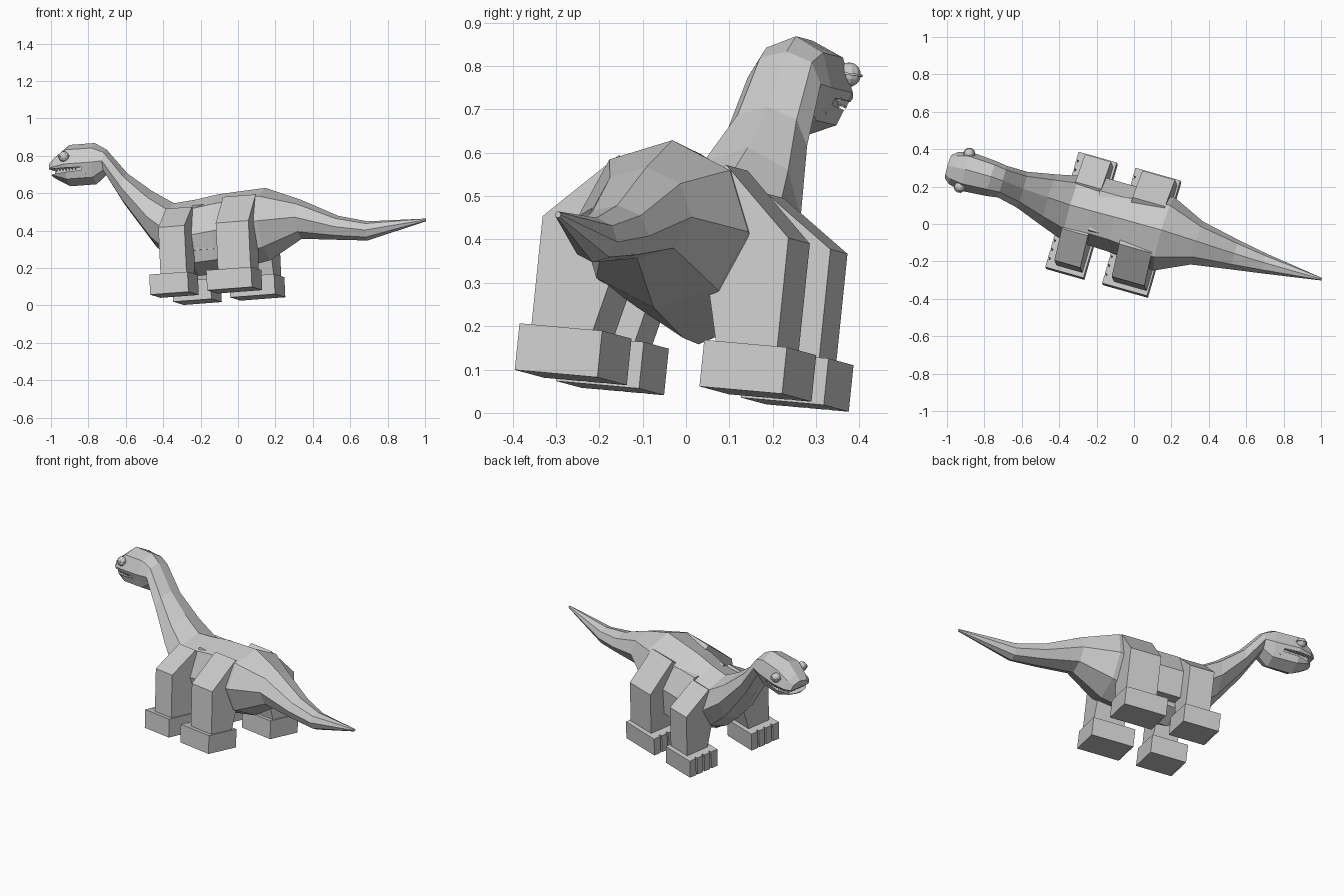
import bpy, bmesh, math
from mathutils import Matrix, Vector

if "Cube" in bpy.data.objects:
    bpy.data.objects.remove(bpy.data.objects["Cube"])

# Animal's own frame: u towards the tail, v sideways, w up (turned and slightly tilted)
W = Vector((-0.047, 0.103, 1)).normalized()
U = Vector((0.957, -0.277, 0.0))
U = (U - W * U.dot(W)).normalized()
V = W.cross(U)
FRAME = Matrix((U, V, W)).transposed().to_4x4()
FRAME.translation = Vector((0, 0, 0.055)) - 0.039 * V


def add_object(name, bm, mirror=False):
    bmesh.ops.recalc_face_normals(bm, faces=bm.faces)
    mesh = bpy.data.meshes.new(name)
    bm.to_mesh(mesh)
    bm.free()
    ob = bpy.data.objects.new(name, mesh)
    bpy.context.collection.objects.link(ob)
    ob.matrix_world = FRAME
    if mirror:
        m = ob.modifiers.new("mirror", 'MIRROR')
        m.use_axis = (False, True, False)
    return ob


def extrude(name, profile, step, mirror=False):
    """Extrude a closed 3D profile by a vector."""
    bm = bmesh.new()
    face = bm.faces.new([bm.verts.new(p) for p in profile])
    out = bmesh.ops.extrude_face_region(bm, geom=[face])
    verts = [g for g in out["geom"] if isinstance(g, bmesh.types.BMVert)]
    bmesh.ops.translate(bm, verts=verts, vec=step)
    return add_object(name, bm, mirror)


def loft(name, rings, sides=8):
    """Each ring: top u, top w, bottom u, bottom w, half width."""
    bm = bmesh.new()
    loops = []
    for tu, tw, bu, bw, hw in rings:
        loop = []
        for i in range(sides):
            a = 2 * math.pi * i / sides
            t = (1 + math.cos(a)) / 2
            loop.append(bm.verts.new((bu + (tu - bu) * t, hw * math.sin(a), bw + (tw - bw) * t)))
        loops.append(loop)
    for a, b in zip(loops, loops[1:]):
        for i in range(sides):
            j = (i + 1) % sides
            bm.faces.new((a[i], a[j], b[j], b[i]))
    bm.faces.new(loops[0])
    bm.faces.new(loops[-1])
    return add_object(name, bm)


# Body with tail, neck and head
body = loft("body", [
    (1.073, 0.33, 1.073, 0.315, 0.007),
    (0.749, 0.339, 0.745, 0.236, 0.055),
    (0.589, 0.38, 0.58, 0.252, 0.082),
    (0.38, 0.484, 0.38, 0.272, 0.12),
    (0.19, 0.56, 0.20, 0.17, 0.205),
    (-0.07, 0.545, -0.07, 0.12, 0.17),
    (-0.20, 0.525, -0.20, 0.115, 0.165),
    (-0.32, 0.515, -0.32, 0.185, 0.18),
    (-0.44, 0.59, -0.43, 0.29, 0.145),
    (-0.571, 0.694, -0.595, 0.53, 0.10),
    (-0.68, 0.83, -0.69, 0.695, 0.088),
    (-0.745, 0.87, -0.745, 0.648, 0.097),
    (-0.886, 0.87, -0.89, 0.648, 0.108),
    (-0.96, 0.815, -0.955, 0.685, 0.09),
    (-0.99, 0.785, -0.985, 0.705, 0.065),
])

# Mouth slit
slit = extrude("mouth_cutter", [(-1.05, -0.2, 0.708), (-1.05, -0.2, 0.742),
                                (-0.80, -0.2, 0.738), (-0.80, -0.2, 0.722)], (0, 0.4, 0))
slit.hide_render = True
slit.hide_viewport = True
cut = body.modifiers.new("mouth", 'BOOLEAN')
cut.operation = 'DIFFERENCE'
cut.object = slit
cut.solver = 'EXACT'
extrude("mouth_inside", [(-0.955, -0.06, 0.70), (-0.78, -0.08, 0.70),
                         (-0.78, 0.08, 0.70), (-0.955, 0.06, 0.70)], (0, 0, 0.05))

# Teeth along both sides
bm = bmesh.new()
for i in range(7):
    bmesh.ops.create_cone(bm, cap_ends=True, segments=4, radius1=0.0, radius2=0.007, depth=0.02,
                          matrix=Matrix.Translation((-0.94 + 0.018 * i, 0.08 + 0.002 * i, 0.732)))
add_object("teeth", bm, True)

# Eyes with a flat lid ring
bm = bmesh.new()
spot = Matrix.Translation((-0.894, 0.093, 0.80))
bmesh.ops.create_uvsphere(bm, u_segments=12, v_segments=8, radius=0.028, matrix=spot)
bmesh.ops.create_cone(bm, cap_ends=True, segments=12, radius1=0.032, radius2=0.032,
                      depth=0.005, matrix=spot)
add_object("eyes", bm, True)


# Legs with sloping shoulder, and feet with grooved toes
def leg_pair(name, foot, leg, top):
    section = [(0.15, 0.10), (0.296, 0.10), (0.296, 0.36), (0.13, top), (0.05, top - 0.06), (0.10, 0.30)]
    extrude(name + "_legs", [(leg[0], v, w) for v, w in section], (leg[1] - leg[0], 0, 0), True)
    inner, outer, toes, gap, depth = 0.123, 0.322, 4, 0.010, 0.013
    outline = [(foot[1], outer), (foot[1], inner), (foot[0], inner)]
    for i in range(1, toes):
        v = inner + (outer - inner) * i / toes
        outline += [(foot[0], v - gap / 2), (foot[0] + depth, v - gap / 2),
                    (foot[0] + depth, v + gap / 2), (foot[0], v + gap / 2)]
    outline.append((foot[0], outer))
    extrude(name + "_feet", [(u, v, 0) for u, v in outline], (0, 0, 0.108), True)


leg_pair("front", (-0.385, -0.172), (-0.33, -0.185), 0.475)
leg_pair("hind", (-0.068, 0.182), (-0.01, 0.172), 0.515)

# Flank panel between the legs, fuller on one side
extrude("flank", [(-0.19, v, w) for v, w in
                  [(0.05, 0.2), (0.2, 0.2), (0.205, 0.36), (0.12, 0.485), (-0.1, 0.485),
                   (-0.155, 0.34), (-0.14, 0.24), (-0.05, 0.2)]], (0.19, 0, 0))
